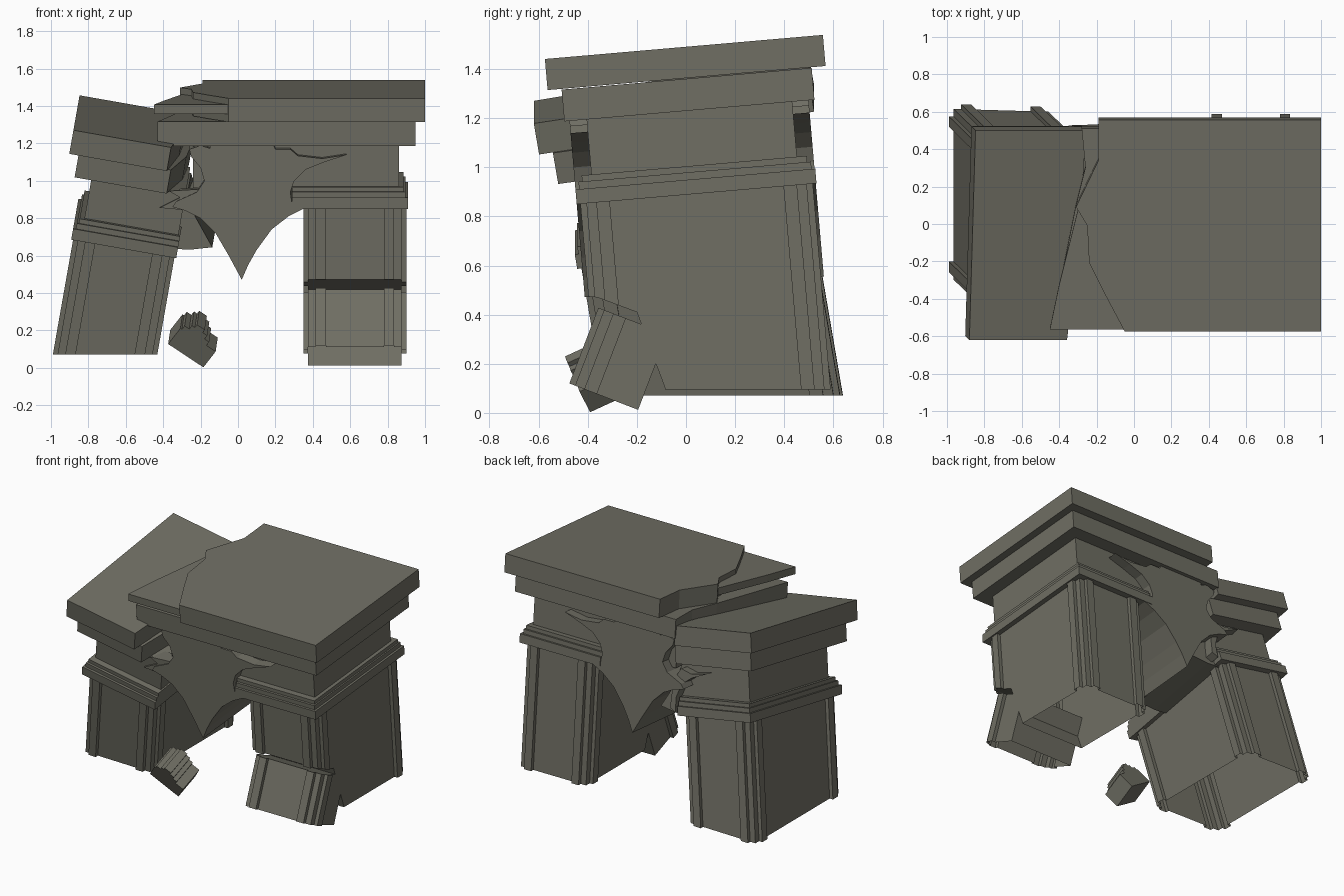
import bpy, bmesh, math
from mathutils import Matrix, Vector

if "Cube" in bpy.data.objects:
    bpy.data.objects.remove(bpy.data.objects["Cube"])

stone = bpy.data.materials.new("grey_olive_stone")
stone.diffuse_color = (0.16, 0.157, 0.126, 1)
stone.use_nodes = True
stone.node_tree.nodes["Principled BSDF"].inputs["Base Color"].default_value = stone.diffuse_color

def rot(deg, axis):
    return Matrix.Rotation(math.radians(deg), 4, axis)

# Poses of the two broken halves; both share one upright local frame
RIGHT = rot(4.95, 'X') @ Matrix.Translation((0, 0.12, 0))
LEFT = Matrix.Translation((-0.133, 0.188, -0.252)) @ rot(10, 'Y') @ rot(9.6, 'X')

def prism(name, pts, lo, hi, pose, side=False, floor=None):
    """Extrude an outline upwards (x,y), or front to back (x,z) when side is set."""
    bm = bmesh.new()
    co = (lambda p, t: (p[0], t, p[1])) if side else (lambda p, t: (p[0], p[1], t))
    a = [bm.verts.new(co(p, lo)) for p in pts]
    b = [bm.verts.new(co(p, hi)) for p in pts]
    bm.faces.new(a)
    bm.faces.new(b[::-1])
    n = len(pts)
    for i in range(n):
        j = (i + 1) % n
        bm.faces.new((a[i], a[j], b[j], b[i]))
    bm.transform(pose)
    bmesh.ops.recalc_face_normals(bm, faces=bm.faces)
    if floor is not None:   # snapped-off, open underside
        geom = bm.verts[:] + bm.edges[:] + bm.faces[:]
        cut = bmesh.ops.bisect_plane(bm, geom=geom, plane_co=(0, 0, floor),
                                     plane_no=(0, 0, -1), clear_outer=True)
    me = bpy.data.meshes.new(name)
    bm.to_mesh(me)
    bm.free()
    me.materials.append(stone)
    ob = bpy.data.objects.new(name, me)
    bpy.context.collection.objects.link(ob)
    return ob

def rect(x0, x1, y0, y1):
    return [(x0, y0), (x1, y0), (x1, y1), (x0, y1)]

def pillar_plan(x0, x1, y0, y1, d=0.025, s=0.04, w=0.055):
    """Rectangle with a raised strip beside each corner."""
    out = []
    cs = [Vector(c) for c in rect(x0 + d, x1 - d, y0 + d, y1 - d)]
    for i in range(4):
        a, b = cs[i], cs[(i + 1) % 4]
        u = (b - a).normalized()
        n = Vector((u.y, -u.x)) * d
        L = (b - a).length
        out.append(tuple(a))
        for t0, t1 in ((s, s + w), (L - s - w, L - s)):
            out += [tuple(a + u * t0), tuple(a + u * t0 + n),
                    tuple(a + u * t1 + n), tuple(a + u * t1)]
    return out

# Shared courses: pillar, stepped moulding and frieze for each half
def half(side, pose, sgn, floor, moulding_in, frieze_in):
    def span(a, b):
        return sorted((sgn * a, sgn * b))
    shaft = prism(side + "_pillar", pillar_plan(*span(0.35, 0.90), -0.475, 0.475),
                  -0.1, 0.9, pose, floor=floor)
    for i, (x, y, z0, z1) in enumerate(((0.91, 0.49, 0.885, 0.945), (0.895, 0.475, 0.945, 0.975),
                                        (0.885, 0.46, 0.975, 1.0))):
        prism(f"{side}_moulding_{i}", rect(*span(moulding_in, x), -y, y), z0, z1, pose)
    prism(side + "_frieze", rect(*span(frieze_in, 0.86), -0.42, 0.42), 0.99, 1.23, pose)
    return shaft

right_pillar = half("right", RIGHT, 1, None, 0.29, -0.24)
half("left", LEFT, -1, 0.07, 0.34, 0.35)

# Right half: cornice slabs with a ragged broken end
prism("right_lower_slab", [(0.95, -0.511), (0.95, 0.511), (-0.28, 0.511), (-0.26, 0.3), (-0.31, 0.1),
      (-0.37, -0.2), (-0.43, -0.511)], 1.225, 1.355, RIGHT)
prism("right_top_slab", [(1, -0.568), (1, 0.568), (-0.19, 0.568), (-0.19, 0.35), (-0.31, 0.1),
      (-0.25, 0), (-0.24, -0.2), (-0.16, -0.36), (-0.05, -0.568)], 1.358, 1.485, RIGHT)
prism("broken_slab_layer", [(0, -0.56), (-0.1, 0.2), (-0.3, 0.08), (-0.37, -0.2), (-0.40, -0.32),
      (-0.45, -0.56)], 1.40, 1.45, RIGHT)

# Left half: sunken cornice slabs
prism("left_lower_slab", [(-0.95, -0.511), (-0.45, -0.511), (-0.38, 0), (-0.36, 0.511),
      (-0.95, 0.511)], 1.225, 1.355, LEFT)
prism("left_top_slab", [(-1, -0.568), (-0.47, -0.568), (-0.42, 0), (-0.40, 0.568), (-1, 0.568)],
      1.355, 1.485, LEFT)

# Hanging pointed mass of the arch, with curled upper tips
arch = [(0.02, 0.47), (0.055, 0.55), (0.10, 0.63), (0.18, 0.74), (0.27, 0.81), (0.35, 0.85), (0.29, 0.87),
        (0.28, 0.94), (0.30, 1.0), (0.36, 1.06), (0.46, 1.10), (0.58, 1.14), (0.45, 1.12), (0.32, 1.135),
        (0.28, 1.17), (0.20, 1.17), (0.19, 1.195), (-0.15, 1.195), (-0.15, 1.175), (-0.2, 1.19), (-0.26, 1.17),
        (-0.25, 1.13), (-0.2, 1.07), (-0.18, 1.0), (-0.22, 0.94), (-0.33, 0.89), (-0.35, 0.86),
        (-0.28, 0.84), (-0.2, 0.8), (-0.12, 0.72), (-0.05, 0.6)]
prism("arch_point", [(x, z + 0.035) for x, z in arch], -0.49, 0.487, RIGHT, side=True)
prism("moulding_shard", [(-0.42, 0.89), (-0.2, 0.87), (-0.2, 0.99), (-0.37, 0.98), (-0.31, 0.945)],
      -0.48, -0.38, RIGHT, side=True)

# Left half: broken arch stub, and curled arch edge at the back
prism("left_arch_stub", [(-0.42, 0.87), (-0.28, 0.885), (-0.16, 0.92), (-0.2, 0.97), (-0.28, 1.07),
      (-0.34, 1.2), (-0.45, 1.2)], -0.15, 0.42, LEFT, side=True)
prism("left_back_arch_curl", [(-0.32, 0.90), (-0.33, 1.0), (-0.38, 1.09), (-0.46, 1.135), (-0.58, 1.17),
      (-0.46, 1.16), (-0.38, 1.19), (-0.34, 1.14), (-0.30, 1.03), (-0.28, 0.93)], 0.41, 0.485, LEFT, side=True)

# Break in the front of the right pillar (outline is y,z; turned to run along x)
turn = Matrix(((0, 0, 1, 0), (1, 0, 0, 0), (0, 1, 0, 0), (0, 0, 0, 1)))
cutter = prism("break_cutter", [(-0.7, 0.5), (-0.36, 0.47), (-0.2, 0.41), (-0.085, 0.1), (-0.085, -0.3),
               (-0.7, -0.3)], 0.2, 1.1, turn)
mod = right_pillar.modifiers.new("break", 'BOOLEAN')
mod.object = cutter
mod.solver = 'EXACT'
bpy.context.view_layer.objects.active = right_pillar
bpy.ops.object.modifier_apply(modifier=mod.name)
bpy.data.objects.remove(cutter)

# Open, snapped-off underside of the right pillar
bm = bmesh.new()
bm.from_mesh(right_pillar.data)
bmesh.ops.bisect_plane(bm, geom=bm.verts[:] + bm.edges[:] + bm.faces[:], plane_co=(0, 0, 0.095),
                       plane_no=(0, 0, -1), clear_outer=True)
bm.to_mesh(right_pillar.data)
bm.free()

# Slipped foot of the right pillar, leaning back, open below with a plain broken back
foot_plan = [p for p in pillar_plan(0.35, 0.90, 0, 0.6) if p[1] < 0.2] + []
foot_plan = [p for p in foot_plan if p[0] > 0.625 and p[1] > 0.03] + [(0.875, 0.30), (0.375, 0.30)] + \
            [p for p in foot_plan if p[0] < 0.625 and p[1] > 0.03] + [p for p in foot_plan if p[1] <= 0.03]
foot_pose = Matrix.Translation((0, -0.475, 0.12)) @ rot(-21, 'X')
foot = prism("slipped_pillar_foot", foot_plan, 0, 0.33, foot_pose)
bm = bmesh.new()
bm.from_mesh(foot.data)
under = min(bm.faces, key=lambda f: f.calc_center_median().z)
bmesh.ops.delete(bm, geom=[under], context='FACES_ONLY')
bm.to_mesh(foot.data)
bm.free()

# Loose fragment on the ground
frag_pose = Matrix.Translation((-0.235, -0.36, 0.16)) @ rot(38, 'Y') @ rot(22, 'X') @ rot(12, 'Z')
prism("loose_fragment", rect(-0.11, 0.12, -0.09, 0.09), -0.075, 0.04, frag_pose)
for i, (x0, x1, z) in enumerate(((-0.1, 0.06, 0.065), (-0.07, 0.03, 0.09), (-0.05, 0.0, 0.11))):
    prism(f"fragment_ridge_{i}", rect(x0, x1, -0.09, 0.09), 0.02, z, frag_pose)
